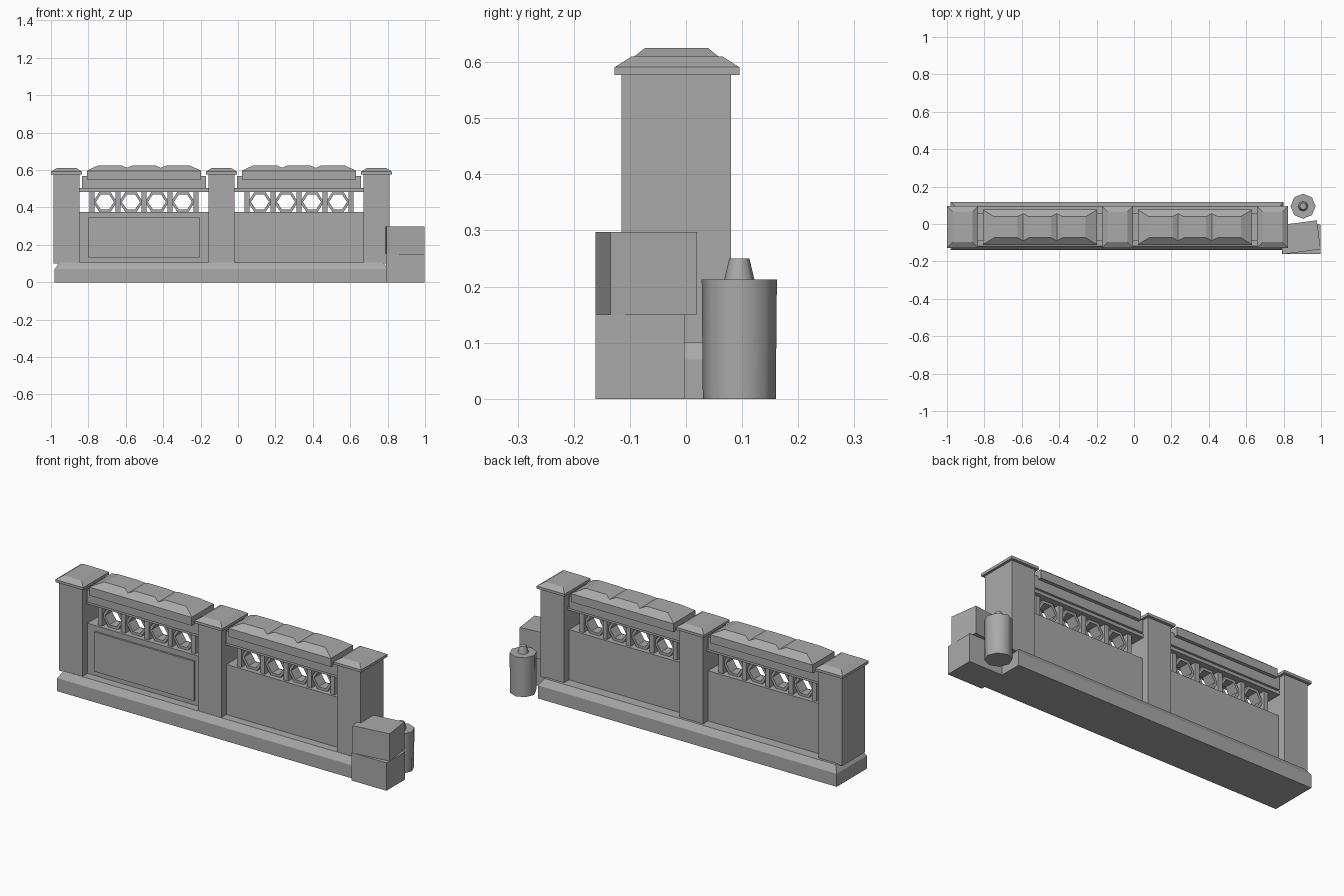
import bpy, bmesh, math

if "Cube" in bpy.data.objects:
    bpy.data.objects.remove(bpy.data.objects["Cube"])

stone = bpy.data.materials.new("grey_stone")
stone.diffuse_color = (0.4, 0.4, 0.4, 1)
stone.use_nodes = True
stone.node_tree.nodes["Principled BSDF"].inputs["Base Color"].default_value = stone.diffuse_color


def make(name, rings, cap=True, closed=False):
    """Skin a list of equal-length vertex loops into one object."""
    bm = bmesh.new()
    loops = [[bm.verts.new(p) for p in r] for r in rings]
    n = len(loops[0])
    pairs = list(zip(loops, loops[1:]))
    if closed:
        pairs.append((loops[-1], loops[0]))
    for a, b in pairs:
        for i in range(n):
            j = (i + 1) % n
            bm.faces.new((a[i], a[j], b[j], b[i]))
    if cap and not closed:
        bm.faces.new(loops[0])
        bm.faces.new(loops[-1])
    bmesh.ops.recalc_face_normals(bm, faces=bm.faces)
    me = bpy.data.meshes.new(name)
    bm.to_mesh(me)
    bm.free()
    me.materials.append(stone)
    ob = bpy.data.objects.new(name, me)
    bpy.context.collection.objects.link(ob)
    return ob


def rect(x0, x1, y0, y1, z, inset=0.0):
    i = inset
    return [(x0 + i, y0 + i, z), (x1 - i, y0 + i, z),
            (x1 - i, y1 - i, z), (x0 + i, y1 - i, z)]


def box(name, x0, x1, y0, y1, z0, z1):
    return make(name, [rect(x0, x1, y0, y1, z0), rect(x0, x1, y0, y1, z1)])


def circle(cx, cy, r, z, n):
    return [(cx + r * math.cos(2 * math.pi * k / n),
             cy + r * math.sin(2 * math.pi * k / n), z) for k in range(n)]


YC = -0.017   # centre line of the wall

# Plinth with sloped top edge
pl = (-0.98, 0.80, -0.14, 0.117)
make("plinth", [rect(*pl, 0), rect(*pl, 0.07), rect(*pl, 0.105, 0.023)])

# Three posts with bevelled caps
for k, px in enumerate((-0.917, -0.0885, 0.74)):
    box(f"post_{k}", px - 0.07, px + 0.07, -0.115, 0.08, 0.10, 0.58)
    c = (px - 0.083, px + 0.083, -0.127, 0.095)
    make(f"post_cap_{k}", [rect(*c, 0.577), rect(*c, 0.591), rect(*c, 0.61, 0.03)])

# Two bays between the posts
for k, bx in enumerate((-0.503, 0.326)):
    box(f"wall_{k}", bx - 0.35, bx + 0.35, -0.072, 0.038, 0.10, 0.375)
    box(f"rail_{k}", bx - 0.348, bx + 0.348, -0.08, 0.046, 0.483, 0.503)
    box(f"beam_{k}", bx - 0.332, bx + 0.332, YC - 0.075, YC + 0.075, 0.50, 0.567)

    # Lattice uprights and hexagonal rings
    for i in range(5):
        ux = bx + (i - 2) * 0.139
        box(f"lattice_upright_{k}_{i}", ux - 0.013, ux + 0.013,
            YC - 0.042, YC + 0.042, 0.37, 0.485)
    hexagon = [(-1, 0), (-0.45, 1), (0.45, 1), (1, 0), (0.45, -1), (-0.45, -1)]
    for i in range(4):
        hx = bx + (i - 1.5) * 0.139
        ring = lambda y, a, b: [(hx + a * u, y, 0.429 + b * v) for u, v in hexagon]
        make(f"lattice_hexagon_{k}_{i}",
             [ring(YC - 0.03, 0.064, 0.055), ring(YC + 0.03, 0.064, 0.055),
              ring(YC + 0.03, 0.048, 0.041), ring(YC - 0.03, 0.048, 0.041)], closed=True)

    # Notched coping, lofted along x
    stations = [(-0.305, 0.596), (-0.245, 0.625), (-0.12, 0.625), (-0.09, 0.612), (-0.06, 0.625),
                (0.06, 0.625), (0.09, 0.612), (0.12, 0.625), (0.245, 0.625), (0.305, 0.596)]
    secs = []
    for x, z in stations:
        w = 0.094
        t = w - (z - 0.595) * 1.25
        secs.append([(bx + x, YC - w, 0.55), (bx + x, YC + w, 0.55), (bx + x, YC + w, 0.595),
                     (bx + x, YC + t, z), (bx + x, YC - t, z), (bx + x, YC - w, 0.595)])
    make(f"coping_{k}", secs)

# Raised panel on the left bay
box("front_panel", -0.80, -0.205, -0.082, -0.07, 0.132, 0.345)

# Two stacked crates, the upper one turned
box("lower_crate", 0.79, 0.997, -0.161, -0.003, 0, 0.15)
upper = box("upper_crate", -0.1025, 0.1025, -0.078, 0.078, 0.15, 0.297)
upper.location = (0.886, -0.071, 0)
upper.rotation_euler.z = math.radians(7.5)

# Bottle-like canister
can = make("canister", [circle(0.904, 0.095, 0.065, 0, 8), circle(0.904, 0.095, 0.067, 0.213, 8)])
neck = make("canister_neck", [circle(0.904, 0.095, 0.027, 0.212, 8),
                              circle(0.904, 0.095, 0.018, 0.25, 8)])
for ob in (can, neck):
    bpy.ops.object.select_all(action='DESELECT')
    ob.select_set(True)
    bpy.context.view_layer.objects.active = ob
    bpy.ops.object.shade_smooth_by_angle(angle=math.radians(50))
